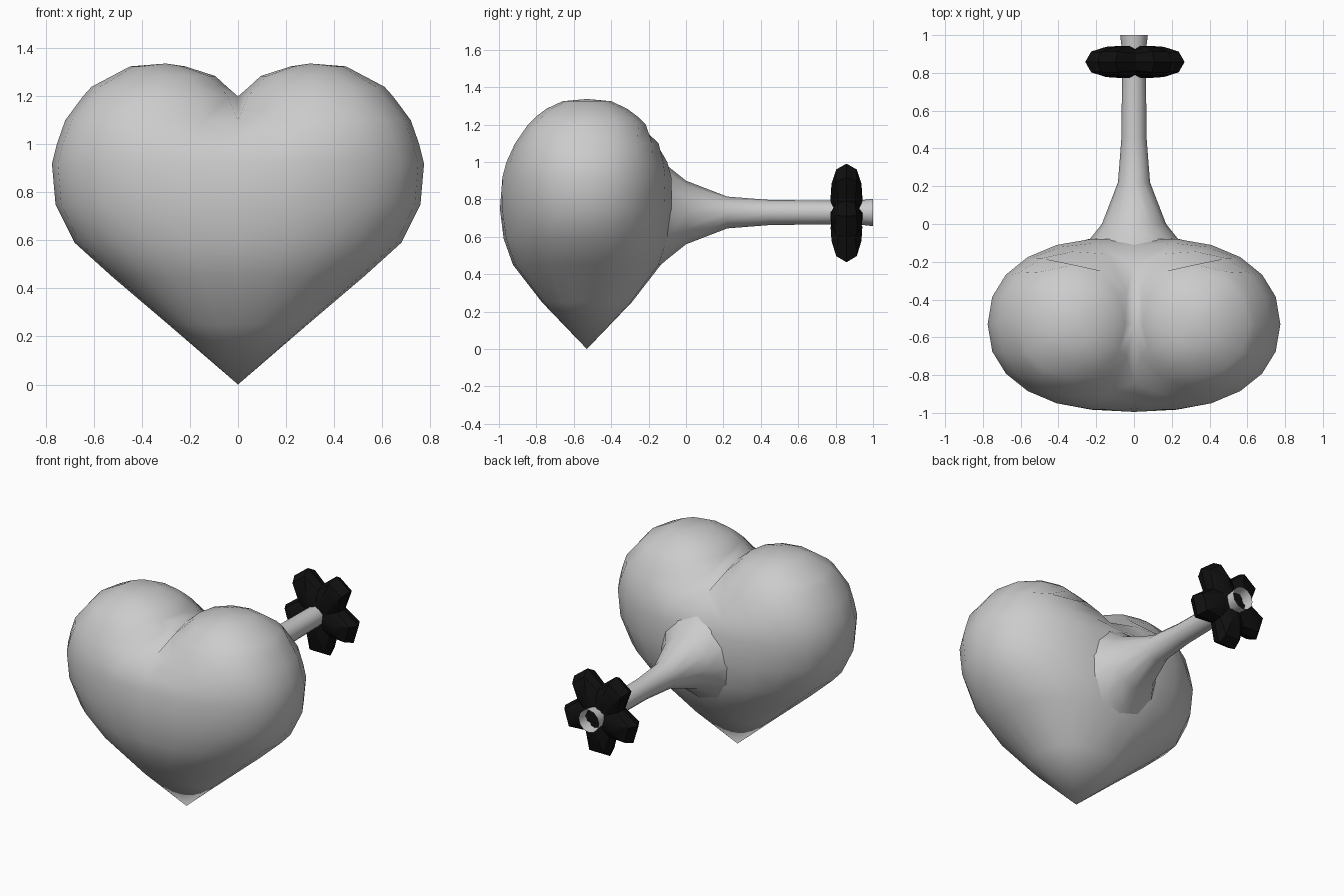
import bpy, bmesh, math
from mathutils import Vector

if "Cube" in bpy.data.objects:
    bpy.data.objects.remove(bpy.data.objects["Cube"])


def material(name, rgb):
    m = bpy.data.materials.new(name)
    m.diffuse_color = (*rgb, 1)
    m.use_nodes = True
    m.node_tree.nodes["Principled BSDF"].inputs["Base Color"].default_value = m.diffuse_color
    return m


GREY = material("light grey", (0.6, 0.6, 0.6))
BLACK = material("black", (0.005, 0.005, 0.005))


def loft(name, rings, mat, closed=True, caps=False, angle=35):
    """Skin a list of equal-length point rings and make an object of it."""
    bm = bmesh.new()
    rows = [[bm.verts.new(p) for p in ring] for ring in rings]
    n = len(rows[0])
    for a, b in zip(rows, rows[1:]):
        for i in range(n if closed else n - 1):
            j = (i + 1) % n
            bm.faces.new((a[i], a[j], b[j], b[i]))
    if caps:
        bm.faces.new(rows[0])
        bm.faces.new(rows[-1])
    bmesh.ops.remove_doubles(bm, verts=bm.verts, dist=0.0005)
    bmesh.ops.recalc_face_normals(bm, faces=bm.faces)
    me = bpy.data.meshes.new(name)
    bm.to_mesh(me)
    bm.free()
    me.materials.append(mat)
    ob = bpy.data.objects.new(name, me)
    bpy.context.collection.objects.link(ob)
    bpy.context.view_layer.objects.active = ob
    ob.select_set(True)
    bpy.ops.object.shade_smooth_by_angle(angle=math.radians(angle))
    ob.select_set(False)
    return ob


# Heart body: horizontal slices of one lobe, cut at x = 0 and mirrored
# (height, lobe centre x, half width, half depth)
SLICES = [(0, 0, 0, 0), (.25, 0, .29, .24), (.45, 0, .525, .395),
          (.59, 0, .68, .445), (.75, .03, .73, .465), (.92, .12, .655, .455),
          (1.0, .18, .575, .43), (1.10, .28, .44, .385), (1.2, .323, .323, .315),
          (1.24, .328, .282, .275), (1.285, .31, .215, .215),
          (1.325, .335, .115, .13), (1.337, .30, 0, 0)]
POWER = 2 / 2.2
STEPS = 12


def spow(v):
    return math.copysign(abs(v) ** POWER, v)


def lobe_slice(z, cx, w, d):
    ratio = min(cx / w, 1) if w else 0
    limit = math.acos(-ratio ** (1 / POWER))
    ring = []
    for i in range(STEPS + 1):
        t = limit * (2 * i / STEPS - 1)
        x = 0 if i in (0, STEPS) and z <= 1.2 else cx + w * spow(math.cos(t))
        ring.append((x, -.53 + d * spow(math.sin(t)), z))
    return ring


heart = loft("heart_body", [lobe_slice(*s) for s in SLICES], GREY, closed=False)
# outward normals for the open half shell
me = heart.data
if sum(p.normal.dot(p.center - Vector((.3, -.53, .8))) for p in me.polygons) < 0:
    me.flip_normals()
mirror = heart.modifiers.new("mirror", 'MIRROR')
mirror.merge_threshold = 0.001

# Neck: flared open tube running back from the heart
AXIS_Z = .73
NECK = [(-.2, .335), (-.1, .25), (0, .17), (.22, .085), (.45, .067), (.8, .063),
        (.93, .065), (1.0, .073)]
SIDES = 12
loft("neck", [[(r * math.cos(math.tau * i / SIDES), y,
                AXIS_Z + r * math.sin(math.tau * i / SIDES)) for i in range(SIDES)]
              for y, r in NECK], GREY)

# Knot: puffy five-lobed rosette around the neck, one lobe pointing down
LAYERS = [(-.085, .3), (-.08, .58), (-.055, .88), (0, 1),
          (.055, .88), (.08, .58), (.085, .3)]


def rosette(dy, scale):
    ring = []
    for k in range(5):
        mid = math.radians(-90 + 72 * k)
        for off, r, puff in ((-36, .175, .8), (-13, .278, 1), (13, .278, 1)):
            a = mid + math.radians(off)
            ring.append((.005 + .95 * r * scale * math.cos(a), .858 + dy * puff,
                         .735 + r * scale * math.sin(a)))
    return ring


loft("knot", [rosette(*s) for s in LAYERS], BLACK, caps=True, angle=30)
